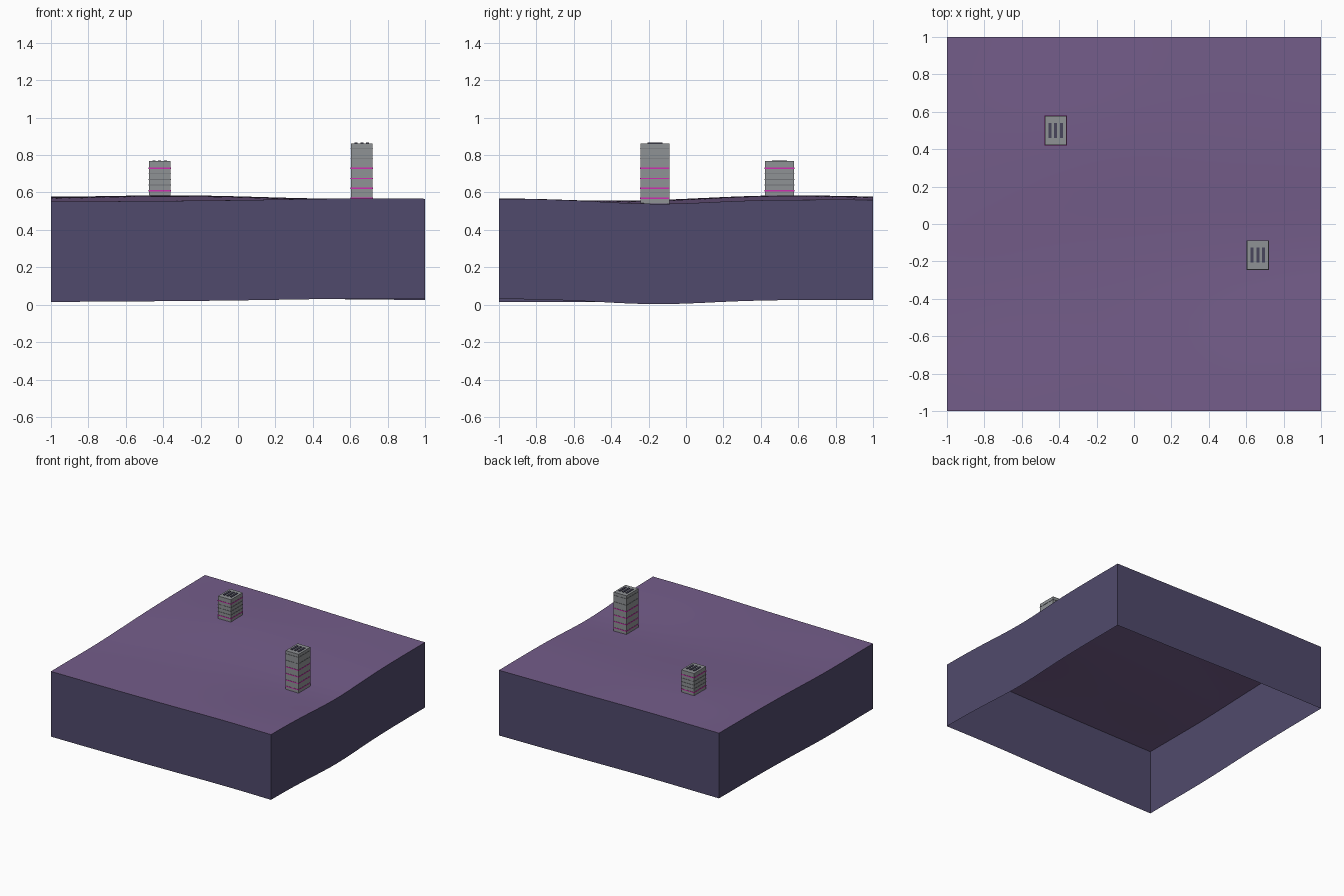
import bpy, bmesh, math

cube = bpy.data.objects.get("Cube")
if cube:
    bpy.data.objects.remove(cube, do_unlink=True)


def material(name, rgb):
    linear = [((c / 255 + 0.055) / 1.055) ** 2.4 for c in rgb] + [1]
    mat = bpy.data.materials.new(name)
    mat.use_nodes = True
    mat.diffuse_color = linear
    mat.node_tree.nodes["Principled BSDF"].inputs["Base Color"].default_value = linear
    return mat


PURPLE = material("ground purple", (116, 93, 138))
INDIGO = material("earth indigo", (80, 74, 108))
GREY = material("concrete grey", (143, 146, 149))
DARK_GREY = material("ledge grey", (112, 114, 118))
MAGENTA = material("neon magenta", (205, 45, 175))
DARK = material("vent dark", (72, 70, 92))


def make_object(name, bm, mats):
    mesh = bpy.data.meshes.new(name)
    bm.to_mesh(mesh)
    bm.free()
    for mat in mats:
        mesh.materials.append(mat)
    obj = bpy.data.objects.new(name, mesh)
    bpy.context.collection.objects.link(obj)
    return obj


def box(name, center, size, mat):
    bm = bmesh.new()
    bmesh.ops.create_cube(bm, size=1)
    bmesh.ops.scale(bm, vec=size, verts=bm.verts)
    bmesh.ops.translate(bm, vec=center, verts=bm.verts)
    return make_object(name, bm, [mat])


# Rolling ground: tilted plane plus soft hills (x, y, height, x radius, y radius)
HILLS = [(0.6, -1, 0.007, 0.5, 0.4), (1, -0.15, -0.023, 0.9, 0.4),
         (-0.8, -0.4, -0.01, 0.5, 0.4), (-0.3, 0.5, 0.017, 0.6, 0.5)]


def ground_height(x, y):
    u, v = (x + 1) / 2, (y + 1) / 2
    z = (1 - v) * (0.552 + 0.011 * u) + v * (0.577 - 0.016 * u)
    for hx, hy, h, rx, ry in HILLS:
        z += h * math.exp(-((x - hx) / rx) ** 2 - ((y - hy) / ry) ** 2)
    return z


# Terrain block: ground sheet with a skirt pulled down from its rim, open below
bm = bmesh.new()
bmesh.ops.create_grid(bm, x_segments=24, y_segments=24, size=1)
for v in bm.verts:
    v.co.z = ground_height(v.co.x, v.co.y)
rim = [e for e in bm.edges if e.is_boundary]
skirt = bmesh.ops.extrude_edge_only(bm, edges=rim)["geom"]
for item in skirt:
    if isinstance(item, bmesh.types.BMVert):
        item.co.z -= 0.536
    elif isinstance(item, bmesh.types.BMFace):
        item.material_index = 1
bmesh.ops.recalc_face_normals(bm, faces=bm.faces)
# make sure the ground faces upward
if sum(f.normal.z for f in bm.faces) < 0:
    bmesh.ops.reverse_faces(bm, faces=bm.faces)
terrain = make_object("terrain_block", bm, [PURPLE, INDIGO])
bpy.context.view_layer.objects.active = terrain
terrain.select_set(True)
bpy.ops.object.shade_smooth_by_angle(angle=math.radians(30))
terrain.select_set(False)


# Tower: plain shaft, thin floor bands, three roof vents
def tower(name, x, y, top, neon_levels, ledge_levels):
    width, depth, base = 0.116, 0.154, ground_height(x, y) - 0.004
    box(name + "_shaft", (x, y, (base + top) / 2), (width, depth, top - base), GREY)
    for label, levels, mat, thick in (("neon_band", neon_levels, MAGENTA, 0.007),
                                      ("ledge", ledge_levels, DARK_GREY, 0.004)):
        for z in levels:
            box(f"{name}_{label}", (x, y, z), (width + 0.004, depth + 0.004, thick), mat)
    for i in (-1, 0, 1):
        box(name + "_roof_vent", (x + i * 0.031, y, top + 0.001), (0.016, 0.082, 0.008), DARK)


tower("tall_tower", 0.662, -0.166, 0.862, (0.57, 0.622, 0.675, 0.73), (0.783, 0.836))
tower("short_tower", -0.419, 0.5, 0.767, (0.61, 0.73), (0.64, 0.67, 0.70))
